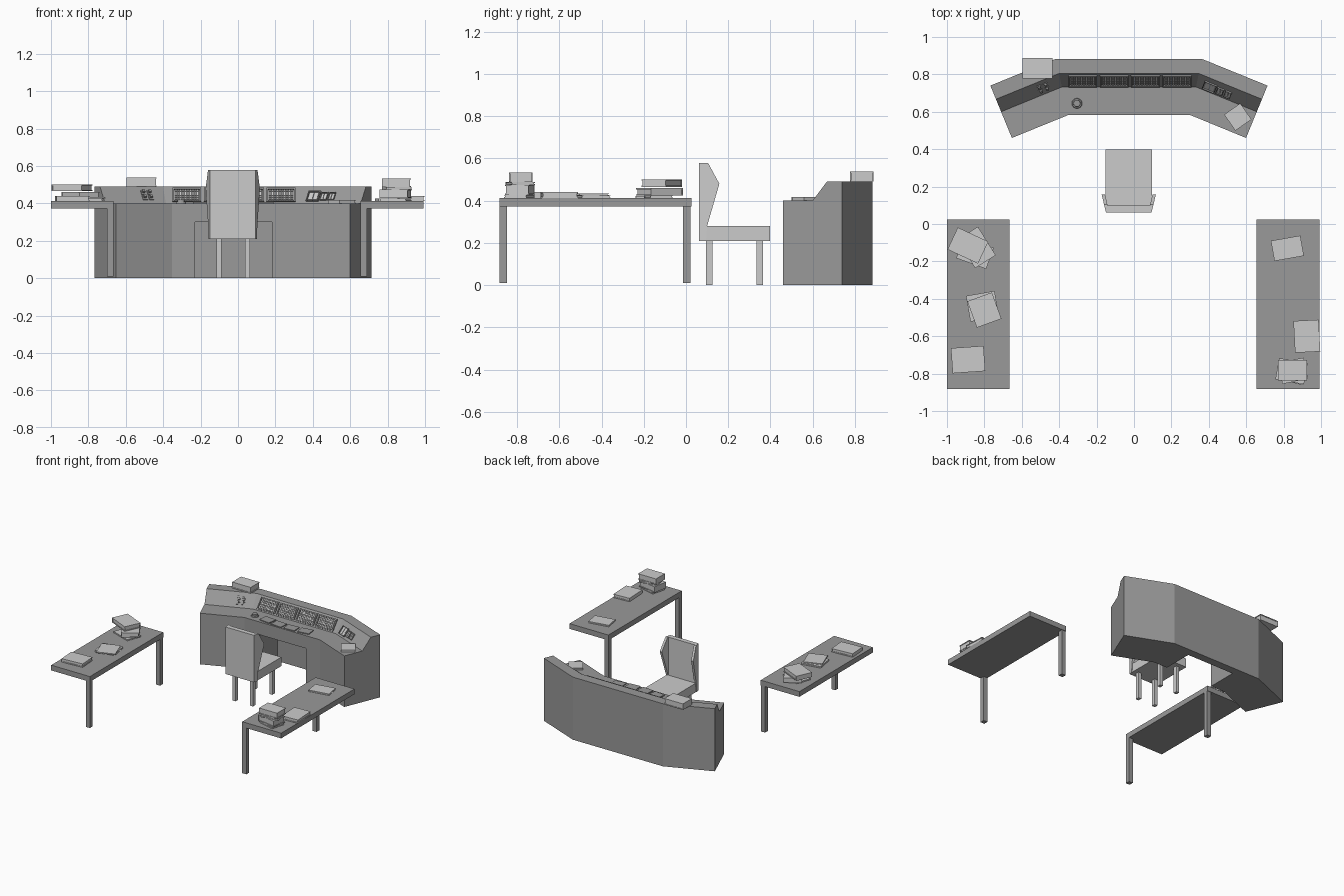
import bpy, bmesh
from math import radians
from mathutils import Matrix, Vector

if "Cube" in bpy.data.objects:
    bpy.data.objects.remove(bpy.data.objects["Cube"])

I = Matrix.Identity(4)

DARK = bpy.data.materials.new("dark_grey")
DARK.diffuse_color = (0.32, 0.32, 0.32, 1)
DARK.use_nodes = True
DARK.node_tree.nodes["Principled BSDF"].inputs["Base Color"].default_value = DARK.diffuse_color

def finish(name, bm, material=None):
    bmesh.ops.recalc_face_normals(bm, faces=bm.faces)
    me = bpy.data.meshes.new(name)
    bm.to_mesh(me)
    bm.free()
    if material:
        me.materials.append(material)
    ob = bpy.data.objects.new(name, me)
    bpy.context.collection.objects.link(ob)
    return ob

def add_box(bm, lo, hi, mat=I):
    lo, hi = Vector(lo), Vector(hi)
    m = mat @ Matrix.Translation((lo + hi) / 2) @ Matrix.Diagonal((*(hi - lo), 1))
    bmesh.ops.create_cube(bm, size=1, matrix=m)

def boxes(name, items, mat=I, material=None):
    bm = bmesh.new()
    for lo, hi in items:
        add_box(bm, lo, hi, mat)
    return finish(name, bm, material)

def loft(name, loops, material=None):
    """Closed solid through a row of matching point loops."""
    bm = bmesh.new()
    rings = [[bm.verts.new(p) for p in loop] for loop in loops]
    n = len(rings[0])
    for a, b in zip(rings, rings[1:]):
        for i in range(n):
            bm.faces.new((a[i], a[(i + 1) % n], b[(i + 1) % n], b[i]))
    bm.faces.new(rings[0])
    bm.faces.new(rings[-1])
    return finish(name, bm, material)

# ---- console: one cross-section carried along a bent path ----
CX = -0.028
FRONT = [(-0.625, 0.460), (-0.325, 0.582), (0.33, 0.582), (0.627, 0.460)]
BACK = [(-0.74, 0.74), (-0.39, 0.883), (0.39, 0.883), (0.742, 0.74)]
SECTION = [(0, 0), (0, 0.40), (0.5, 0.40), (0.74, 0.49), (1, 0.49), (1, 0)]

def station(i, t, z):
    (fx, fy), (bx, by) = FRONT[i], BACK[i]
    return Vector((CX + fx + (bx - fx) * t, fy + (by - fy) * t, z))

console = loft("console", [[station(i, t, z) for t, z in SECTION] for i in range(4)], DARK)

# knee hole
cutter = boxes("knee_hole_cutter", [((-0.23, 0.5, -0.1), (0.182, 0.82, 0.30))], I, DARK)
cutter.hide_render = True
mod = console.modifiers.new("knee_hole", 'BOOLEAN')
mod.object, mod.operation, mod.solver = cutter, 'DIFFERENCE', 'EXACT'
bpy.context.view_layer.objects.active = console
bpy.ops.object.modifier_apply(modifier="knee_hole")
bpy.data.objects.remove(cutter)

def slope_frame(i):
    """Local frame on the sloping face of segment i: x along, y uphill, z out."""
    a, b = station(i, 0.5, 0.40), station(i + 1, 0.5, 0.40)
    c, d = station(i, 0.74, 0.49), station(i + 1, 0.74, 0.49)
    x = (b - a).normalized()
    up = (c + d - a - b) / 2
    y = (up - x * up.dot(x)).normalized()
    m = Matrix((x, y, x.cross(y))).transposed().to_4x4()
    m.translation = (a + b + c + d) / 4
    return m

def rim(w, h, t, d):
    """Four bars framing a w by h rectangle."""
    return [((-w, -h, 0), (w, -h + t, d)), ((-w, h - t, 0), (w, h, d)),
            ((-w, -h + t, 0), (-w + t, h - t, d)), ((w - t, -h + t, 0), (w, h - t, d))]

# keypads on the middle slope
mid = slope_frame(1)
for k in range(4):
    m = mid @ Matrix.Translation((-0.247 + k * 0.168, -0.003, 0))
    boxes(f"keypad_frame_{k + 1}", rim(0.077, 0.046, 0.008, 0.009), m, DARK)
    boxes(f"keypad_keys_{k + 1}", [
        ((x - 0.0052, y - 0.0058, -0.001), (x + 0.0052, y + 0.0058, 0.007))
        for x in (-0.0585 + c * 0.013 for c in range(10))
        for y in (-0.029 + r * 0.0145 for r in range(5))], m)

# switches on the left slope, small screens on the right slope
left, right = slope_frame(0), slope_frame(2)
for c in range(2):
    for r in range(2):
        m = left @ Matrix.Translation((0.060 + c * 0.036, -0.020 + r * 0.034, 0))
        boxes("switch", [((-0.013, -0.015, -0.001), (0.013, 0.015, 0.005)),
                         ((-0.007, -0.004, 0), (0.007, 0.012, 0.015))], m, DARK)
for x, w, h in [(-0.105, 0.036, 0.034), (-0.045, 0.020, 0.026), (0.0, 0.018, 0.026)]:
    m = right @ Matrix.Translation((x, -0.012, 0))
    boxes("small_screen_frame", rim(w, h, 0.005, 0.009), m, DARK)
    boxes("small_screen", [((-w * 0.7, -h * 0.7, -0.001), (-0.002, h * 0.7, 0.005)),
                           ((0.002, -h * 0.7, -0.001), (w * 0.7, h * 0.7, 0.005))], m)

# flat desk pads and round dial
for x, y, a in [(-0.19, 0.637, -8), (-0.083, 0.624, -4), (0.026, 0.624, 4), (0.138, 0.637, 8)]:
    boxes("desk_pad", [((-0.046, -0.036, 0), (0.046, 0.036, 0.009))],
          Matrix.Translation((x, y, 0.398)) @ Matrix.Rotation(radians(a), 4, 'Z'), DARK)
bm = bmesh.new()
for r, h in [(0.028, 0.010), (0.020, 0.022)]:
    bmesh.ops.create_cone(bm, cap_ends=True, segments=16, radius1=r, radius2=r * 0.9, depth=h,
                          matrix=Matrix.Translation((-0.305, 0.645, 0.399 + h / 2)))
finish("dial", bm, DARK)

# ---- side tables, each with legs on the inner side only ----
for side, x0, x1, leg in [("left", -1.0, -0.665, -0.70), ("right", 0.655, 0.992, 0.655)]:
    boxes(f"{side}_table_top", [((x0, -0.883, 0.372), (x1, 0.025, 0.413))], I, DARK)
    boxes(f"{side}_table_legs", [((leg, y, 0.01), (leg + 0.035, y + 0.035, 0.373))
                                 for y in (-0.883, -0.014)], I, DARK)

# ---- chair ----
boxes("chair_seat", [((CX - 0.125, 0.075, 0.21), (CX + 0.125, 0.398, 0.28))])
boxes("chair_legs", [((CX + sx - 0.013, y, 0), (CX + sx + 0.013, y + 0.03, 0.212))
                     for sx in (-0.073, 0.078) for y in (0.095, 0.335)])
boxes("chair_back", [((CX - 0.122, 0.062, 0.21), (CX + 0.122, 0.098, 0.578))])
WING = [(0.062, 0.21), (0.095, 0.21), (0.10, 0.28), (0.158, 0.48), (0.105, 0.578), (0.062, 0.578)]
for name, s in (("left", -1), ("right", 1)):
    loft(f"chair_{name}_wing", [[(CX + s * (0.122 + (y - 0.062) * 0.24 - d), y, z) for y, z in WING]
                                for d in (0, 0.018)])

# ---- books: two covers, a spine and a recessed page block ----
def book(x, y, z, w, d, h, angle):
    t = min(0.006, h * 0.25)
    w, d = w / 2, d / 2
    m = Matrix.Translation((x, y, z)) @ Matrix.Rotation(radians(angle), 4, 'Z')
    boxes("book", [((-w, -d, 0), (w, d, t)), ((-w, -d, h - t), (w, d, h)),
                   ((-w, -d, t), (-w + t, d, h - t)),
                   ((-w + t, -d + 0.004, t), (w - 0.004, d - 0.004, h - t))], m)

T = 0.413
for b in [
    (-0.515, 0.833, 0.49, 0.16, 0.11, 0.048, 0),       # on console
    (0.555, 0.572, 0.40, 0.105, 0.105, 0.017, 35),
    (-0.85, -0.155, T, 0.17, 0.12, 0.010, -20),        # left table, back stack
    (-0.842, -0.125, T + 0.011, 0.18, 0.13, 0.036, -58),
    (-0.888, -0.115, T + 0.052, 0.18, 0.13, 0.036, -25),
    (-0.81, -0.44, T, 0.155, 0.14, 0.012, 10),         # left table, middle
    (-0.80, -0.46, T + 0.012, 0.14, 0.15, 0.009, 20),
    (-0.887, -0.725, T, 0.175, 0.135, 0.027, 4),       # left table, front
    (0.82, -0.13, T, 0.16, 0.11, 0.012, 10),           # right table
    (0.924, -0.60, T, 0.135, 0.17, 0.027, 3),
    (0.845, -0.79, T, 0.14, 0.11, 0.014, -15),         # right table, stack
    (0.842, -0.787, T + 0.015, 0.155, 0.115, 0.047, -10),
    (0.850, -0.785, T + 0.062, 0.14, 0.115, 0.013, 12),
    (0.847, -0.783, T + 0.075, 0.155, 0.11, 0.046, 0),
]:
    book(*b)
